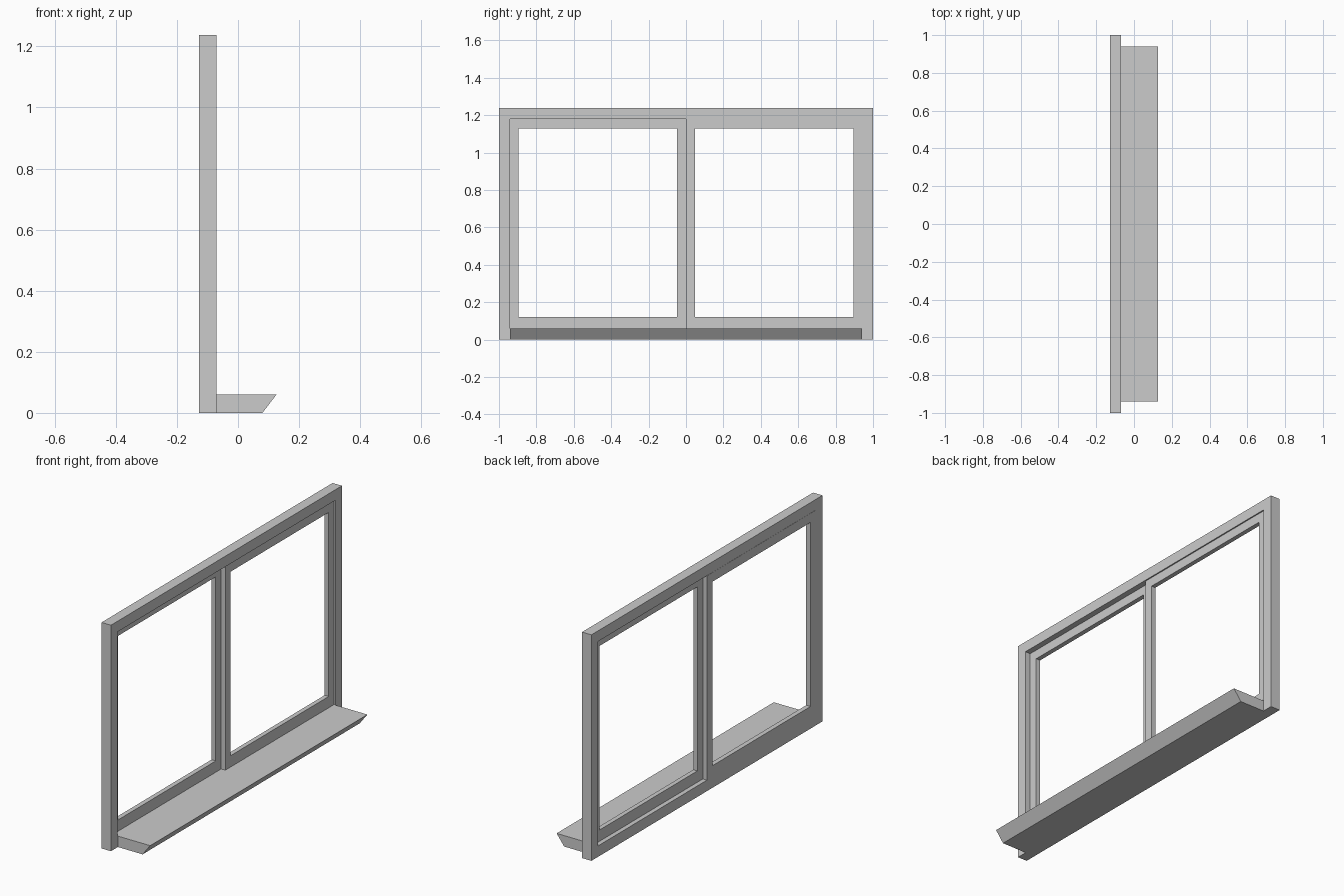
import bpy
import bmesh

if "Cube" in bpy.data.objects:
    bpy.data.objects.remove(bpy.data.objects["Cube"])


def finish(name, bm):
    bmesh.ops.recalc_face_normals(bm, faces=bm.faces)
    mesh = bpy.data.meshes.new(name)
    bm.to_mesh(mesh)
    bm.free()
    obj = bpy.data.objects.new(name, mesh)
    bpy.context.collection.objects.link(obj)
    return obj


def rect_ring(name, x0, x1, outer, inner):
    """Rectangular border in the YZ plane; rects are (y0, y1, z0, z1)."""
    bm = bmesh.new()
    loops = []
    for rect, x in ((outer, x0), (outer, x1), (inner, x1), (inner, x0)):
        y0, y1, z0, z1 = rect
        corners = ((y0, z0), (y1, z0), (y1, z1), (y0, z1))
        loops.append([bm.verts.new((x, y, z)) for y, z in corners])
    for i in range(4):
        a, b = loops[i], loops[(i + 1) % 4]
        for j in range(4):
            k = (j + 1) % 4
            bm.faces.new((a[j], a[k], b[k], b[j]))
    return finish(name, bm)


def extrude_y(name, profile, y0, y1):
    """Solid from an XZ profile swept along Y."""
    bm = bmesh.new()
    face = bm.faces.new([bm.verts.new((x, y0, z)) for x, z in profile])
    new = bmesh.ops.extrude_face_region(bm, geom=[face])["geom"]
    verts = [v for v in new if isinstance(v, bmesh.types.BMVert)]
    bmesh.ops.translate(bm, vec=(0, y1 - y0, 0), verts=verts)
    return finish(name, bm)


BACK, FRONT = -0.127, -0.07

# Outer window frame
rect_ring("window_frame", BACK, FRONT, (-1, 1, 0, 1.238), (-0.942, 0.942, 0.06, 1.18))

# Two sliding sashes on separate tracks, meeting at the middle
for name, x0, x1, y0, y1 in (("rear_sash", -0.128, -0.102, -0.942, 0),
                             ("front_sash", -0.102, -0.077, 0, 0.942)):
    rect_ring(name, x0, x1, (y0, y1, 0.06, 1.18),
              (y0 + 0.047, y1 - 0.047, 0.122, 1.13))

# Projecting sill with a slanted nose
extrude_y("window_sill", [(FRONT, 0), (0.08, 0), (0.126, 0.06), (FRONT, 0.06)], -0.94, 0.94)
